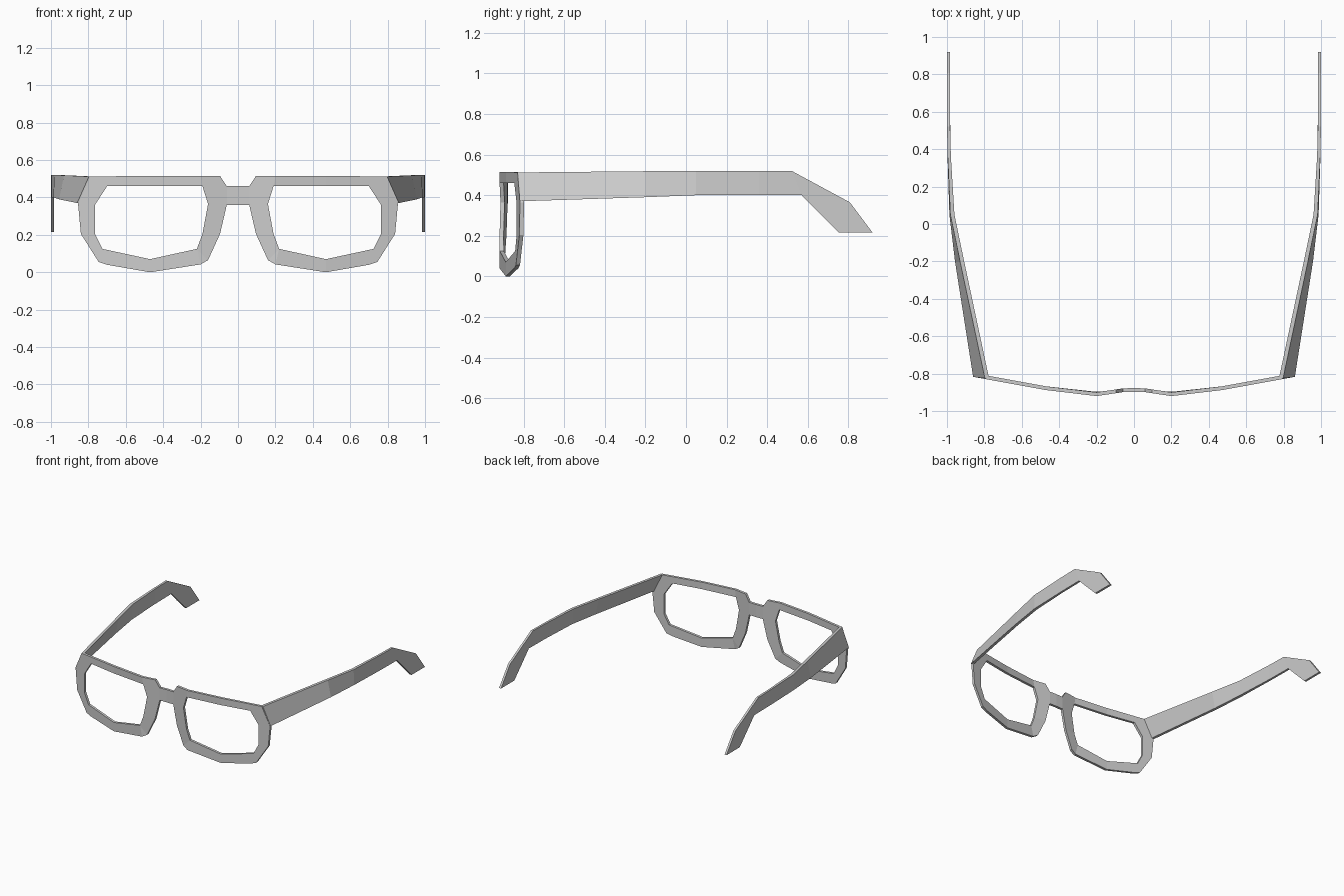
import bpy, bmesh

if "Cube" in bpy.data.objects:
    bpy.data.objects.remove(bpy.data.objects["Cube"])


def finish(name, bm, merge=False):
    """Store the right half as an object and mirror it across x = 0."""
    bmesh.ops.recalc_face_normals(bm, faces=bm.faces[:])
    mesh = bpy.data.meshes.new(name)
    bm.to_mesh(mesh)
    bm.free()
    ob = bpy.data.objects.new(name, mesh)
    bpy.context.collection.objects.link(ob)
    mod = ob.modifiers.new("mirror", 'MIRROR')
    mod.use_mirror_merge = merge
    return ob


# Front curvature of the frame: y of the front surface against x
CURVE = [(0, -.897), (.06, -.899), (.2, -.92), (.47, -.888), (.80, -.828), (.9, -.81)]


def front_y(x):
    for (x0, y0), (x1, y1) in zip(CURVE, CURVE[1:]):
        if x <= x1:
            return y0 + (y1 - y0) * (x - x0) / (x1 - x0)


# Front frame: rim as (outer, inner) point pairs, plus half of the bridge
RIM = [((.06, .36), (.16, .365)), ((.06, .46), (.16, .365)),
       ((.096, .515), (.19, .46)), ((.2, .515), (.19, .46)),
       ((.47, .515), (.47, .46)), ((.79, .512), (.70, .46)),
       ((.855, .365), (.765, .36)), ((.84, .205), (.765, .205)),
       ((.745, .055), (.725, .125)), ((.70, .04), (.725, .125)),
       ((.47, 0), (.47, .07)), ((.20, .042), (.22, .125)),
       ((.16, .065), (.22, .125)), ((.096, .205), (.19, .205))]
bm = bmesh.new()
cache = {}


def vert(p):
    if p not in cache:
        cache[p] = bm.verts.new((p[0], front_y(p[0]), p[1]))
    return cache[p]


for (o0, i0), (o1, i1) in zip(RIM, RIM[1:] + RIM[:1]):
    bm.faces.new([vert(p) for p in dict.fromkeys((o0, o1, i1, i0))])
bm.faces.new([vert(p) for p in ((0, .36), (.06, .36), (.06, .46), (0, .46))])
ext = bmesh.ops.extrude_face_region(bm, geom=bm.faces[:], use_keep_orig=True)
bmesh.ops.translate(bm, vec=(0, .02, 0),
                    verts=[g for g in ext["geom"] if isinstance(g, bmesh.types.BMVert)])
inner = [f for f in bm.faces if all(abs(v.co.x) < 1e-5 for v in f.verts)]
bmesh.ops.delete(bm, geom=inner, context='FACES_ONLY')
finish("front_frame", bm, True)

# Temple arms: outer top and bottom point of each station, twisting to vertical
ARM = [((.797, -.825, .512), (.86, -.818, .37)),
       ((.93, -.20, .518), (.957, -.20, .39)),
       ((.982, .05, .52), (.987, .05, .40)),
       ((.996, .36, .52), (.997, .36, .40)),
       ((1, .52, .52), (1, .57, .40)),
       ((1, .807, .365), (1, .66, .308)),
       ((1, .92, .215), (1, .753, .215))]
bm = bmesh.new()
rings = []
for i, (t, b) in enumerate(ARM):
    w = .022 if i < 3 else .017
    rings.append([bm.verts.new(p) for p in
                  (t, b, (b[0] - w, b[1], b[2]), (t[0] - w, t[1], t[2]))])
for a, b in zip(rings, rings[1:]):
    for k in range(4):
        bm.faces.new((a[k], a[(k + 1) % 4], b[(k + 1) % 4], b[k]))
bm.faces.new(rings[0])
bm.faces.new(rings[-1][::-1])
finish("temple_arms", bm)
